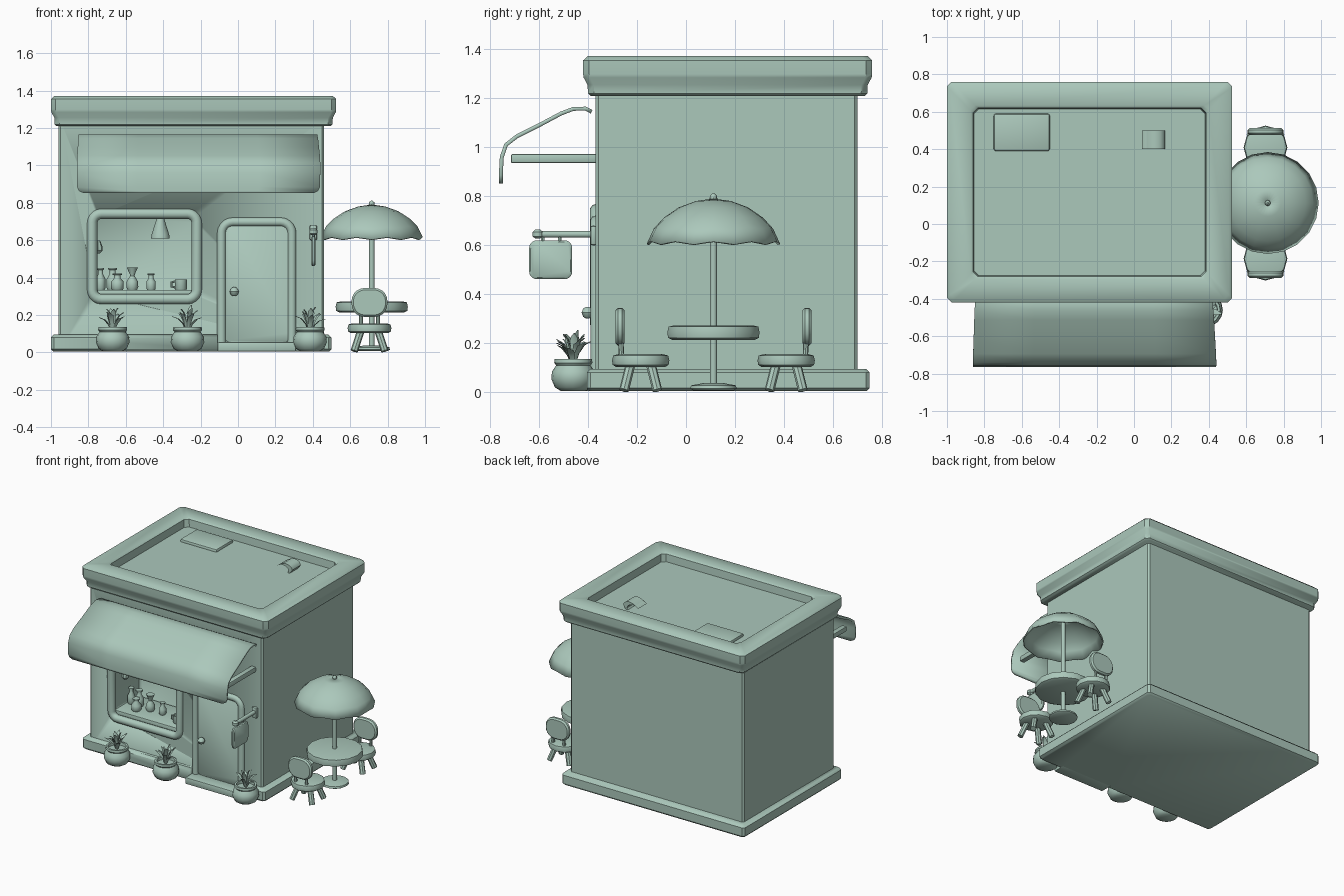
import bpy, bmesh, math, random
from mathutils import Vector, Matrix

if "Cube" in bpy.data.objects:
    bpy.data.objects.remove(bpy.data.objects["Cube"])

random.seed(4)
MAT = bpy.data.materials.new("pale sage green")
MAT.diffuse_color = (0.41, 0.58, 0.50, 1)
MAT.use_nodes = True
MAT.node_tree.nodes["Principled BSDF"].inputs["Base Color"].default_value = MAT.diffuse_color


def finish(name, bm, angle=40):
    bmesh.ops.recalc_face_normals(bm, faces=bm.faces)
    me = bpy.data.meshes.new(name)
    bm.to_mesh(me)
    bm.free()
    for p in me.polygons:
        p.use_smooth = True
    me.set_sharp_from_angle(angle=math.radians(angle))
    me.materials.append(MAT)
    ob = bpy.data.objects.new(name, me)
    bpy.context.collection.objects.link(ob)
    return ob


def loft(name, rings, closed=True, caps=True, angle=40):
    """Skin a list of equally long point rings."""
    bm = bmesh.new()
    vs = [[bm.verts.new(p) for p in r] for r in rings]
    n = len(rings[0])
    for a, b in zip(vs, vs[1:]):
        for i in range(n if closed else n - 1):
            j = (i + 1) % n
            bm.faces.new((a[i], a[j], b[j], b[i]))
    if caps:
        bm.faces.new(vs[0])
        bm.faces.new(vs[-1])
    return finish(name, bm, angle)


def box(name, x0, x1, y0, y1, z0, z1, bev=0.01):
    bm = bmesh.new()
    m = Matrix.Translation(((x0 + x1) / 2, (y0 + y1) / 2, (z0 + z1) / 2)) @ \
        Matrix.Diagonal((x1 - x0, y1 - y0, z1 - z0, 1))
    bmesh.ops.create_cube(bm, size=1, matrix=m)
    if bev:
        bmesh.ops.bevel(bm, geom=bm.edges[:], offset=bev, segments=2, profile=0.5, affect='EDGES')
    return finish(name, bm)


def rect_stack(name, x0, x1, y0, y1, c, levels):
    """Chamfered rectangle rings, each level = (outset, z)."""
    rings = []
    for d, z in levels:
        a, b, e, f = x0 - d, x1 + d, y0 - d, y1 + d
        rings.append([(a + c, e, z), (b - c, e, z), (b, e + c, z), (b, f - c, z),
                      (b - c, f, z), (a + c, f, z), (a, f - c, z), (a, e + c, z)])
    return loft(name, rings)


def lathe(name, x, y, profile, seg=14):
    rings = [[(x + r * math.cos(2 * math.pi * i / seg), y + r * math.sin(2 * math.pi * i / seg), z)
              for i in range(seg)] for r, z in profile]
    return loft(name, rings)


def rounded(a0, a1, b0, b1, r, n=5):
    pts = []
    for k, (a, b) in enumerate(((a1 - r, b1 - r), (a0 + r, b1 - r), (a0 + r, b0 + r), (a1 - r, b0 + r))):
        for i in range(n + 1):
            t = (k + i / n) * math.pi / 2
            pts.append((a + r * math.cos(t), b + r * math.sin(t)))
    return pts


def plate(name, pts, d0, d1, axis='y', bev=0.006):
    """Extruded outline with softened rims, across y or x."""
    ca, cb = (sum(p[i] for p in pts) / len(pts) for i in (0, 1))
    ra, rb = (max(abs(p[i] - c) for p in pts) for i, c in ((0, ca), (1, cb)))
    rings = []
    for d, s in ((d0, bev), (d0 + bev, 0), (d1 - bev, 0), (d1, bev)):
        q = [(ca + (a - ca) * (1 - s / ra), cb + (b - cb) * (1 - s / rb)) for a, b in pts]
        rings.append([(a, d, b) if axis == 'y' else (d, a, b) for a, b in q])
    return loft(name, rings)


def tube(name, pts, r, cyclic=False, sides=10):
    pts = [Vector(p) for p in pts]
    n = len(pts)
    rings = []
    for i, p in enumerate(pts):
        a = pts[i - 1] if cyclic or i else p
        b = pts[(i + 1) % n] if cyclic or i < n - 1 else p
        t = (b - a).normalized()
        up = Vector((0, 1, 0)) if abs(t.y) < 0.9 else Vector((1, 0, 0))
        u = t.cross(up).normalized()
        w = t.cross(u)
        rings.append([p + r * (math.cos(k * math.tau / sides) * u + math.sin(k * math.tau / sides) * w)
                      for k in range(sides)])
    if cyclic:
        rings.append(rings[0])
    ob = loft(name, rings, caps=not cyclic)
    if cyclic:
        bm = bmesh.new()
        bm.from_mesh(ob.data)
        bmesh.ops.remove_doubles(bm, verts=bm.verts, dist=1e-5)
        bm.to_mesh(ob.data)
        bm.free()
    return ob


def cut(ob, cutter):
    m = ob.modifiers.new("cut", 'BOOLEAN')
    m.object, m.solver = cutter, 'EXACT'
    cutter.hide_render = True
    cutter.hide_set(True)


# Building shell
walls = rect_stack("walls", -0.96, 0.46, -0.37, 0.70, 0.012, [(0, 0.02), (0, 1.24)])
plinth = rect_stack("plinth", -1.0, 0.5, -0.405, 0.75, 0.015,
                    [(-0.012, 0.005), (0, 0.018), (0, 0.08), (-0.015, 0.095)])
rect_stack("cornice", -1.0, 0.525, -0.42, 0.76, 0.025,
           [(-0.03, 1.21), (-0.02, 1.22), (-0.018, 1.255), (-0.002, 1.285), (0, 1.30), (0, 1.355),
            (-0.018, 1.372), (-0.125, 1.372), (-0.14, 1.36), (-0.145, 1.305)])
box("roof_hatch", -0.75, -0.45, 0.39, 0.59, 1.29, 1.325, 0.012)
arc = [(0.12, 0.45, 1.29)] + [(0.12 + 0.05 * (math.cos(t) - 1) + 0.025, 0.45, 1.325 + 0.035 * math.sin(t))
                             for t in (0, 0.5, 1, 1.57, 2.1, 2.6)]
loft("roof_vent", [[(x + dx, y + dy, z + dz) for dx, dy, dz in
                    ((0.02, -0.05, 0.008), (0.02, 0.05, 0.008), (-0.01, 0.05, -0.008), (-0.01, -0.05, -0.008))]
                   for x, y, z in arc])

# Window niche and frame
cut(walls, plate("window_cutter", rounded(-0.77, -0.23, 0.305, 0.735, 0.04), -0.5, -0.06, bev=0.001))
tube("window_frame", [(a, -0.365, b) for a, b in rounded(-0.78, -0.22, 0.285, 0.742, 0.05)], 0.028, True)
box("counter", -0.77, -0.23, -0.35, -0.07, 0.29, 0.335, 0.006)

# Things inside the window
for i, (x, y, r, h) in enumerate(((-0.735, -0.2, 0.026, 0.12), (-0.67, -0.2, 0.032, 0.12),
                                  (-0.645, -0.27, 0.034, 0.09), (-0.465, -0.22, 0.025, 0.09))):
    z = 0.333
    lathe(f"bottle_{i}", x, y, [(r * .8, z), (r, z + .1 * h), (r, z + .5 * h), (r * .5, z + .72 * h),
                                (r * .5, z + .9 * h), (r * .75, z + .92 * h), (r * .75, z + h)], 10)
lathe("carafe", -0.565, -0.22, [(0.024, 0.333), (0.032, 0.35), (0.03, 0.38), (0.012, 0.41),
                                (0.014, 0.42), (0.03, 0.455)], 10)
lathe("mug", -0.305, -0.27, [(0.028, 0.333), (0.032, 0.34), (0.032, 0.39), (0.026, 0.39), (0.024, 0.35)], 12)
tube("mug_handle", [(-0.335, -0.27, 0.38), (-0.355, -0.27, 0.375), (-0.355, -0.27, 0.352), (-0.335, -0.27, 0.348)],
     0.006, sides=6)
lathe("hanging_lamp", -0.415, -0.25, [(0.05, 0.61), (0.047, 0.63), (0.022, 0.71), (0.018, 0.74)], 12)
lathe("wall_lamp", -0.748, -0.25, [(0.01, 0.53), (0.024, 0.545), (0.024, 0.565), (0.01, 0.60)], 8)

# Door
cut(plinth, box("door_cutter", -0.11, 0.31, -0.6, -0.372, -0.1, 0.2, 0))
box("door_step", -0.11, 0.31, -0.465, -0.36, 0.005, 0.055, 0.008)
plate("door", rounded(-0.085, 0.29, 0.05, 0.70, 0.05), -0.376, -0.35)
arch = [(a, -0.368, b) for a, b in rounded(-0.088, 0.288, 0.1, 0.698, 0.06)[:12]]
tube("door_frame", [(0.288, -0.368, 0.05)] + arch + [(-0.088, -0.368, 0.05)], 0.024)
tube("knob_stem", [(-0.02, -0.37, 0.325), (-0.02, -0.40, 0.325)], 0.01)
lathe("door_knob", -0.02, -0.402, [(0.006, 0.301), (0.018, 0.308), (0.025, 0.325), (0.018, 0.342), (0.006, 0.349)])

# Awning and its arms
rows = [(-0.385, 1.145, -0.85, 0.42), (-0.41, 1.158, -0.85, 0.42), (-0.46, 1.157, -0.852, 0.424),
        (-0.51, 1.138, -0.854, 0.428), (-0.60, 1.09, -0.857, 0.433), (-0.69, 1.045, -0.86, 0.438),
        (-0.735, 1.01, -0.862, 0.44), (-0.752, 0.96, -0.862, 0.44), (-0.756, 0.885, -0.86, 0.438),
        (-0.756, 0.863, -0.85, 0.428), (-0.756, 0.852, -0.825, 0.403)]
awning = loft("awning", [[(a + (b - a) * i / 4, y, z) for i in range(5)] for y, z, a, b in rows],
              closed=False, caps=False)
m = awning.modifiers.new("thickness", 'SOLIDIFY')
m.thickness, m.offset = 0.016, 0
for side, x in (("left", -0.80), ("right", 0.385)):
    box(f"awning_arm_{side}", x - 0.02, x + 0.02, -0.715, -0.36, 0.935, 0.973, 0.008)

# Hanging sign
plate("sign_board", rounded(-0.64, -0.465, 0.462, 0.62, 0.03), 0.392, 0.414, 'x')
tube("sign_bar", [(0.403, -0.36, 0.645), (0.403, -0.60, 0.645)], 0.014)
lathe("sign_bar_end", 0.403, -0.605, [(0.01, 0.627), (0.022, 0.636), (0.022, 0.655), (0.01, 0.665)], 10)
box("sign_wall_mount", 0.383, 0.423, -0.39, -0.365, 0.60, 0.68, 0.008)
for y in (-0.585, -0.515):
    tube("sign_hook", [(0.403, y, 0.615), (0.403, y, 0.645)], 0.008, sides=6)

# Potted plants
for x in (-0.67, -0.27, 0.385):
    lathe("plant_pot", x, -0.46, [(0.05, 0.005), (0.075, 0.02), (0.09, 0.055), (0.087, 0.085), (0.07, 0.11),
                                  (0.078, 0.12), (0.076, 0.135), (0.062, 0.135), (0.06, 0.115)], 16)
    for k in range(11):
        t = k * 2.4 + random.random()
        out = 0.025 + 0.055 * (k / 10)
        high = 0.125 - 0.055 * (k / 10) + random.uniform(-0.01, 0.01)
        d, w = Vector((math.cos(t), math.sin(t), 0)), Vector((-math.sin(t), math.cos(t), 0))
        base = Vector((x, -0.46, 0.115))
        spine = [(0.1, 0, .006), (0.3, 0.5, .013), (0.65, 0.88, .015), (1.1, 1.05, .002)]
        rings = []
        for s, h, r in spine:
            p = base + d * out * s + Vector((0, 0, high * h))
            rings.append([p - w * r, p + d * 0.004, p + w * r, p - d * 0.004])
        loft("plant_leaf", rings)

# Parasol and table
X, Y = 0.715, 0.112
lathe("parasol_pole", X, Y, [(0.015, 0.02), (0.015, 0.77)], 10)
lathe("parasol_foot", X, Y, [(0.085, 0.008), (0.097, 0.015), (0.094, 0.028), (0.04, 0.038)], 14)
lathe("table_top", X, Y, [(0.17, 0.213), (0.19, 0.222), (0.193, 0.245), (0.188, 0.268), (0.17, 0.272)], 14)
SEG = 20
rings = []
for r, z in ((0.004, 0.785), (0.07, 0.776), (0.14, 0.751), (0.20, 0.712), (0.24, 0.672), (0.268, 0.615)):
    rings.append([(X + r * math.cos(i * math.tau / SEG), Y + r * math.sin(i * math.tau / SEG),
                   z - (0.012 if i % 2 else 0) * (r / 0.268) ** 4) for i in range(SEG)])
canopy = loft("parasol_canopy", rings, caps=False)
m = canopy.modifiers.new("thickness", 'SOLIDIFY')
m.thickness, m.offset = 0.01, 0
lathe("parasol_finial", X, Y, [(0.012, 0.775), (0.016, 0.79), (0.014, 0.803), (0.004, 0.812)], 8)

# Chairs on both sides of the table
for s in (-1, 1):
    cy = Y + s * 0.297
    lathe("chair_seat", X - 0.012, cy, [(0.10, 0.103), (0.114, 0.112), (0.117, 0.13), (0.112, 0.15), (0.09, 0.156)], 12)
    for a in (-1, 1):
        for b in (-1, 1):
            tube("chair_leg", [(X - 0.012 + a * 0.045, cy + b * 0.04, 0.12),
                               (X - 0.012 + a * 0.082, cy + b * 0.068, 0.008)], 0.02, sides=8)
        tube("chair_back_post", [(X - 0.012 + a * 0.045, cy + s * 0.078, 0.14),
                                 (X - 0.012 + a * 0.045, cy + s * 0.082, 0.23)], 0.011, sides=8)
    outline = rounded(X - 0.108, X + 0.084, 0.19, 0.345, 0.07)
    plate("chair_back", outline, cy + s * 0.085 - 0.018, cy + s * 0.085 + 0.018, bev=0.01)
